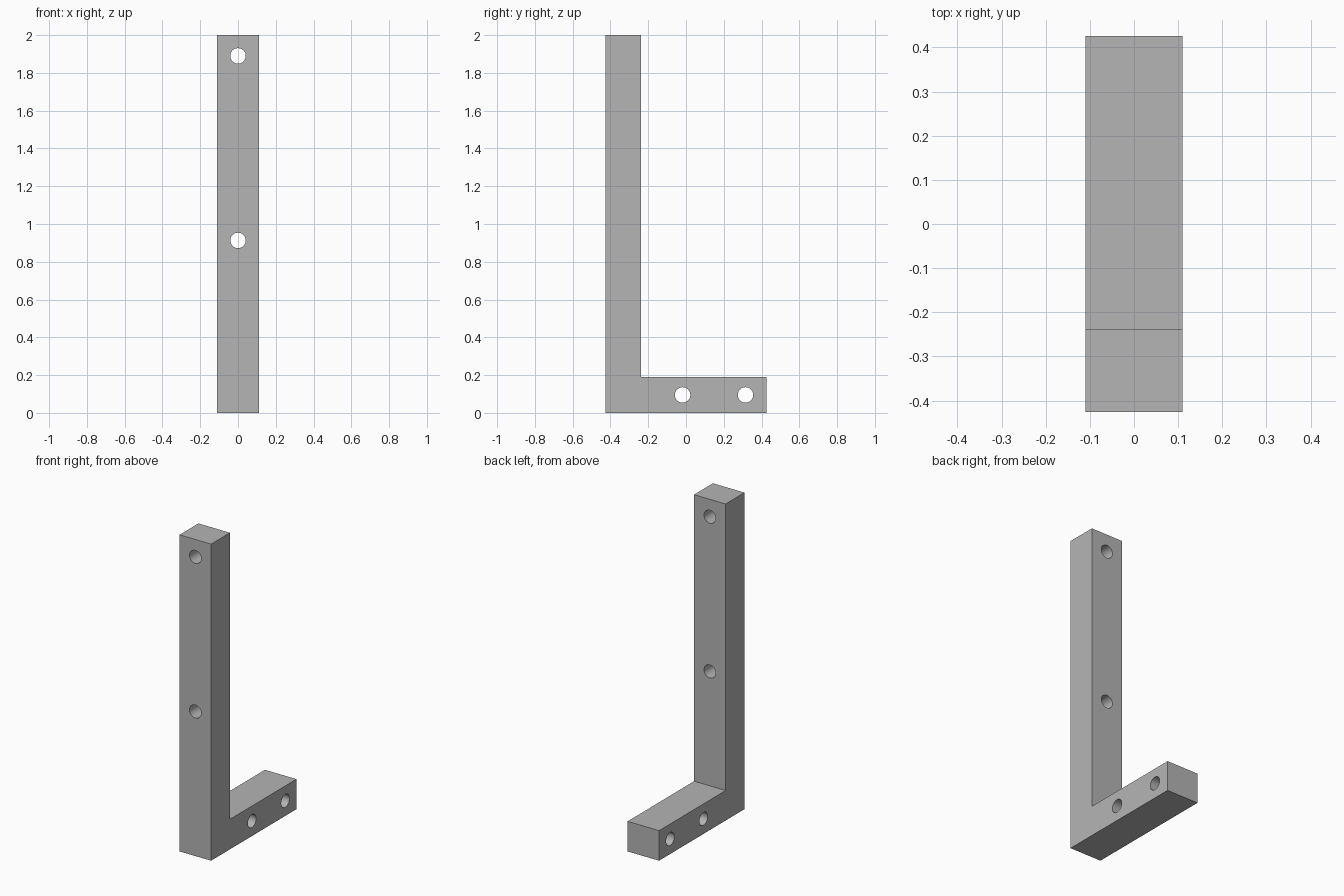
import bpy
import bmesh
from math import pi, radians

default_cube = bpy.data.objects.get("Cube")
if default_cube:
    bpy.data.objects.remove(default_cube, do_unlink=True)

HALF_WIDTH = 0.11
FRONT, BACK = -0.426, 0.426
INNER_Y, INNER_Z, HEIGHT = -0.238, 0.19, 2.0
HOLE_RADIUS = 0.041

# Single grey metal
metal = bpy.data.materials.new("grey metal")
metal.use_nodes = True
grey = (0.46, 0.46, 0.46, 1)
metal.diffuse_color = grey
metal.node_tree.nodes["Principled BSDF"].inputs["Base Color"].default_value = grey

# L-shaped bar: side profile extruded across the width
profile = [(FRONT, 0), (BACK, 0), (BACK, INNER_Z),
           (INNER_Y, INNER_Z), (INNER_Y, HEIGHT), (FRONT, HEIGHT)]
bm = bmesh.new()
face = bm.faces.new([bm.verts.new((-HALF_WIDTH, y, z)) for y, z in profile])
extruded = bmesh.ops.extrude_face_region(bm, geom=[face])["geom"]
side_verts = [g for g in extruded if isinstance(g, bmesh.types.BMVert)]
bmesh.ops.translate(bm, verts=side_verts, vec=(2 * HALF_WIDTH, 0, 0))
bmesh.ops.recalc_face_normals(bm, faces=bm.faces)
mesh = bpy.data.meshes.new("angle_bracket")
bm.to_mesh(mesh)
bm.free()
mesh.materials.append(metal)
bracket = bpy.data.objects.new("angle_bracket", mesh)
bpy.context.collection.objects.link(bracket)


def drill(name, location, rotation):
    """Cut a round through-hole with a temporary cylinder."""
    bpy.ops.mesh.primitive_cylinder_add(
        vertices=32, radius=HOLE_RADIUS, depth=0.4,
        location=location, rotation=rotation)
    cutter = bpy.context.object
    cutter.name = name
    cutter.hide_render = True
    cutter.data.materials.append(metal)
    cut = bracket.modifiers.new(name, "BOOLEAN")
    cut.operation = "DIFFERENCE"
    cut.solver = "EXACT"
    cut.object = cutter
    bpy.ops.object.select_all(action="DESELECT")
    bracket.select_set(True)
    bpy.context.view_layer.objects.active = bracket
    bpy.ops.object.modifier_apply(modifier=cut.name)
    bpy.data.objects.remove(cutter, do_unlink=True)


# Holes through the upright, front to back
for z in (0.913, 1.89):
    drill("upright_hole", (0, (FRONT + INNER_Y) / 2, z), (pi / 2, 0, 0))

# Holes through the foot, side to side
for y in (-0.018, 0.315):
    drill("foot_hole", (0, y, INNER_Z / 2), (0, pi / 2, 0))

bpy.ops.object.shade_smooth_by_angle(angle=radians(30))
